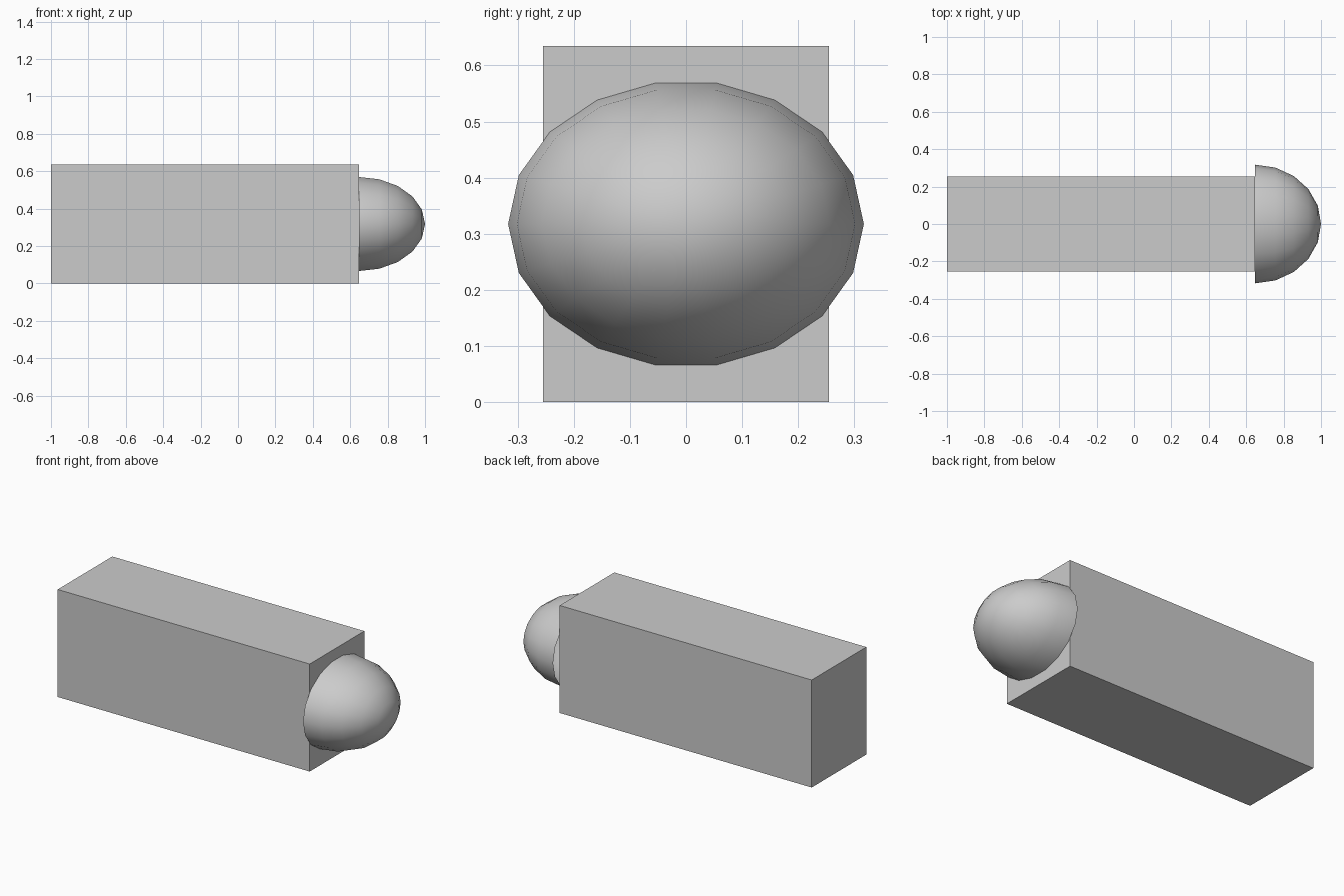
import bpy
import bmesh
from math import radians, sin, cos, pi

cube = bpy.data.objects.get("Cube")
if cube:
    bpy.data.objects.remove(cube, do_unlink=True)

# Single plain grey
grey = bpy.data.materials.new("plain_grey")
grey.use_nodes = True
colour = (0.6, 0.6, 0.6, 1)
grey.diffuse_color = colour
grey.node_tree.nodes["Principled BSDF"].inputs["Base Color"].default_value = colour

LENGTH, WIDTH, HEIGHT = 1.647, 0.51, 0.635
FACE_X = LENGTH - 1


def finish(bm, name):
    mesh = bpy.data.meshes.new(name)
    bmesh.ops.recalc_face_normals(bm, faces=bm.faces)
    bm.to_mesh(mesh)
    bm.free()
    mesh.materials.append(grey)
    obj = bpy.data.objects.new(name, mesh)
    bpy.context.collection.objects.link(obj)
    return obj


# Long rectangular body
bm = bmesh.new()
bmesh.ops.create_cube(bm, size=1)
bmesh.ops.scale(bm, vec=(LENGTH, WIDTH, HEIGHT), verts=bm.verts)
bmesh.ops.translate(bm, vec=(FACE_X - LENGTH / 2, 0, HEIGHT / 2), verts=bm.verts)
finish(bm, "body")

# Open half-ellipsoid on the end face, wider than the body
SIDES, RINGS = 18, 5
DEPTH, RADIUS_Y, RADIUS_Z = 1 - FACE_X, 0.317, 0.255
bm = bmesh.new()
rings = []
for r in range(RINGS):
    lat = r * pi / 2 / RINGS
    rings.append([bm.verts.new((FACE_X + DEPTH * sin(lat),
                                RADIUS_Y * cos(lat) * cos(2 * pi * s / SIDES),
                                HEIGHT / 2 + RADIUS_Z * cos(lat) * sin(2 * pi * s / SIDES)))
                  for s in range(SIDES)])
tip = bm.verts.new((1, 0, HEIGHT / 2))
for s in range(SIDES):
    n = (s + 1) % SIDES
    for lower, upper in zip(rings, rings[1:]):
        bm.faces.new((lower[s], lower[n], upper[n], upper[s]))
    bm.faces.new((rings[-1][s], rings[-1][n], tip))
dome = finish(bm, "end_dome")

bpy.ops.object.select_all(action="DESELECT")
dome.select_set(True)
bpy.context.view_layer.objects.active = dome
bpy.ops.object.shade_smooth_by_angle(angle=radians(40))
